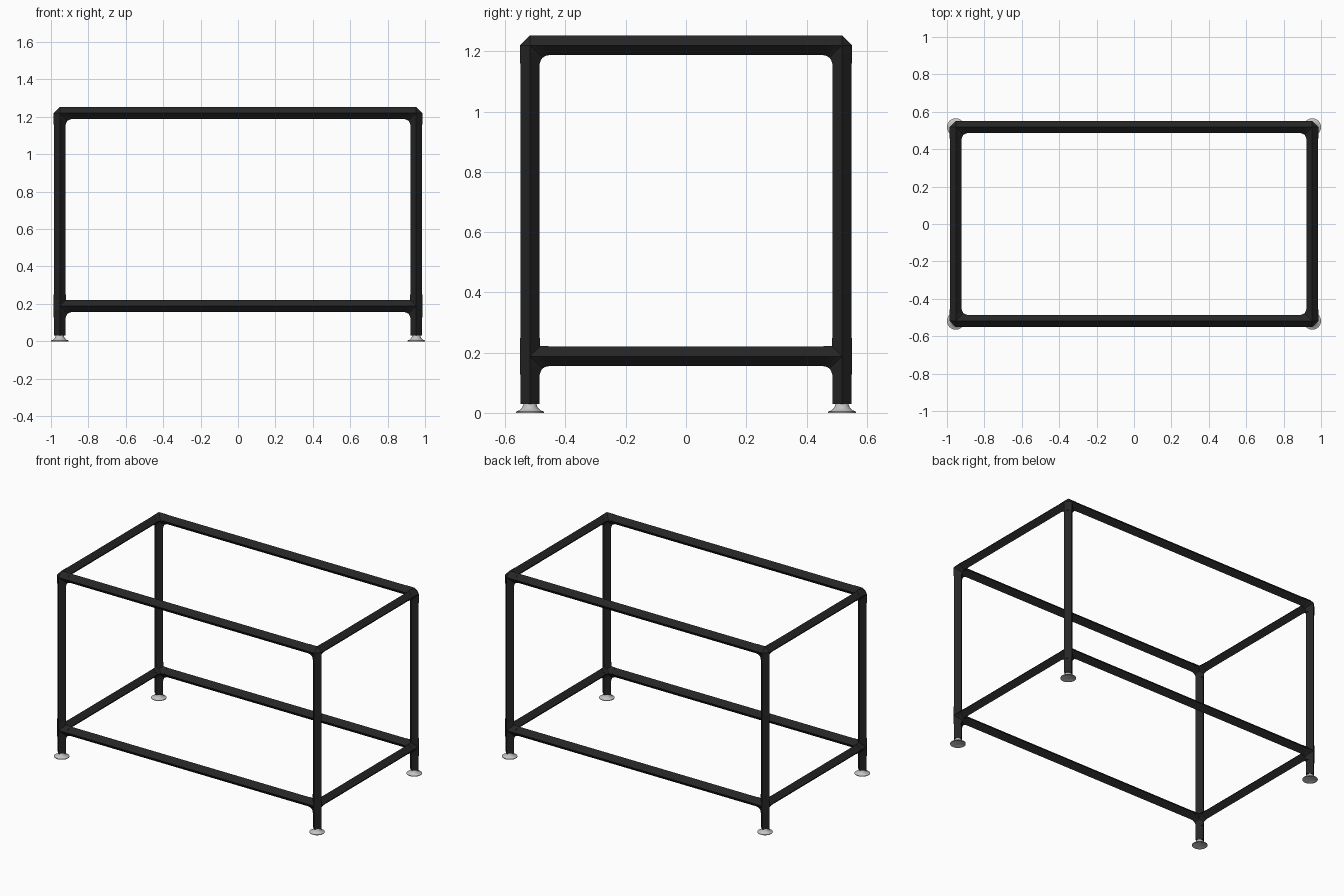
import bpy, bmesh, math
from mathutils import Vector
from itertools import combinations

cube = bpy.data.objects.get("Cube")
if cube:
    bpy.data.objects.remove(cube, do_unlink=True)

LX, LY = 0.953, 0.518           # leg centres
TOP, LOW, LEG_BASE = 1.22, 0.188, 0.03
PIPE, SLEEVE, REACH = 0.032, 0.0335, 0.061


def material(name, value, rough):
    m = bpy.data.materials.new(name)
    m.use_nodes = True
    color = (value, value, value, 1)
    m.diffuse_color = color
    bsdf = m.node_tree.nodes["Principled BSDF"]
    bsdf.inputs["Base Color"].default_value = color
    bsdf.inputs["Roughness"].default_value = rough
    return m


black = material("black_frame", 0.019, 0.6)
grey = material("light_grey_foot", 0.55, 0.5)


def finish(name, bm, mat):
    bmesh.ops.recalc_face_normals(bm, faces=bm.faces)
    mesh = bpy.data.meshes.new(name)
    bm.to_mesh(mesh)
    bm.free()
    mesh.materials.append(mat)
    ob = bpy.data.objects.new(name, mesh)
    bpy.context.collection.objects.link(ob)
    return ob


def add_bar(bm, a, b, r):
    """Four-sided bar with its ridges on the world axes."""
    a, b = Vector(a), Vector(b)
    d = (b - a).normalized()
    u = Vector((d.z, d.x, d.y))
    v = d.cross(u)
    ring = [u * r, v * r, -u * r, -v * r]
    lo = [bm.verts.new(a + p) for p in ring]
    hi = [bm.verts.new(b + p) for p in ring]
    for i in range(4):
        j = (i + 1) % 4
        bm.faces.new((lo[i], lo[j], hi[j], hi[i]))
    bm.faces.new(lo[::-1])
    bm.faces.new(hi)


def add_fillet(bm, c, d1, d2, r, reach, steps=6):
    """Rounded inside corner between two arms."""
    n = d1.cross(d2)
    bend = reach - r
    rings = []
    for i in range(steps + 1):
        t = i / steps
        ang = t * math.pi / 2
        inner = c + d1 * (reach - bend * math.sin(ang)) + d2 * (reach - bend * math.cos(ang))
        mid = c + d1 * reach * max(0, 1 - 2 * t) + d2 * reach * max(0, 2 * t - 1)
        rings.append([bm.verts.new(p) for p in (inner, mid + n * r, mid - n * r)])
    for p, q in zip(rings, rings[1:]):
        for k in range(3):
            m = (k + 1) % 3
            bm.faces.new((p[k], p[m], q[m], q[k]))
    bm.faces.new(rings[0])
    bm.faces.new(rings[-1][::-1])


def fitting(name, sx, sy, z, through):
    """Three-way corner, with a sleeve above it where the leg runs through."""
    bm = bmesh.new()
    c = Vector((sx * LX, sy * LY, z))
    arms = [Vector((-sx, 0, 0)), Vector((0, -sy, 0)), Vector((0, 0, -1))]
    for d in arms:
        add_bar(bm, c, c + d * REACH, SLEEVE)
    for d1, d2 in combinations(arms, 2):
        add_fillet(bm, c, d1, d2, SLEEVE, REACH)
    if through:
        add_bar(bm, c, c + Vector((0, 0, REACH)), SLEEVE)
    # faceted outer corner
    tips = [bm.verts.new(c + s * d * SLEEVE) for d in arms for s in (1, -1)]
    bmesh.ops.convex_hull(bm, input=tips)
    finish(name, bm, black)


def pipe(name, a, b):
    bm = bmesh.new()
    add_bar(bm, a, b, PIPE)
    finish(name, bm, black)


def foot(name, x, y):
    bm = bmesh.new()
    profile = [(0, 0.006), (0.03, 0.005), (0.04, 0), (0.047, 0), (0.047, 0.004),
               (0.034, 0.009), (0.026, 0.017), (0.022, 0.027), (0.021, 0.033), (0, 0.033)]
    vs = [bm.verts.new((x + r, y, z)) for r, z in profile]
    es = [bm.edges.new(p) for p in zip(vs, vs[1:])]
    bmesh.ops.spin(bm, geom=vs + es, cent=(x, y, 0), axis=(0, 0, 1),
                   angle=math.tau, steps=32)
    bmesh.ops.remove_doubles(bm, verts=bm.verts, dist=0.0002)
    ob = finish(name, bm, grey)
    bpy.ops.object.select_all(action="DESELECT")
    ob.select_set(True)
    bpy.context.view_layer.objects.active = ob
    bpy.ops.object.shade_smooth_by_angle(angle=math.radians(40))


# legs, feet and corner fittings
for sx, side in ((1, "left"), (-1, "right")):
    for sy, end in ((-1, "front"), (1, "back")):
        tag = end + "_" + side
        x, y = sx * LX, sy * LY
        pipe(tag + "_leg", (x, y, LEG_BASE), (x, y, TOP))
        foot(tag + "_foot", x, y)
        fitting(tag + "_top_corner", sx, sy, TOP, False)
        fitting(tag + "_lower_joint", sx, sy, LOW, True)

# upper and lower rails
for z, level in ((TOP, "top"), (LOW, "lower")):
    for s, end in ((-1, "front"), (1, "back")):
        pipe(end + "_" + level + "_rail", (-LX, s * LY, z), (LX, s * LY, z))
    for s, side in ((1, "left"), (-1, "right")):
        pipe(side + "_" + level + "_rail", (s * LX, -LY, z), (s * LX, LY, z))
